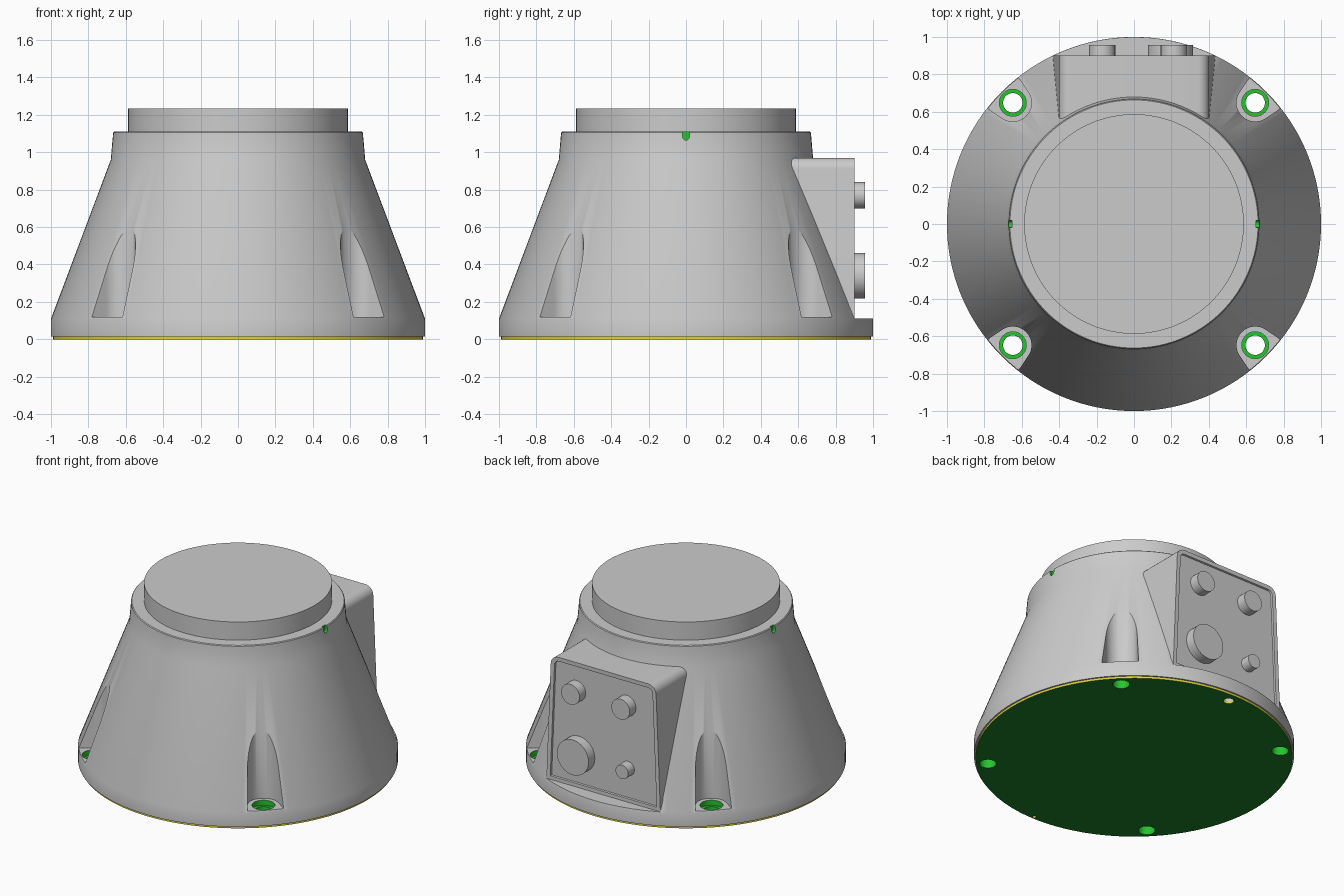
import bpy, bmesh, math
from mathutils import Vector
from math import sin, cos, pi, radians

if "Cube" in bpy.data.objects:
    bpy.data.objects.remove(bpy.data.objects["Cube"])


def material(name, rgb):
    m = bpy.data.materials.new(name)
    m.diffuse_color = (*rgb, 1)
    m.use_nodes = True
    m.node_tree.nodes["Principled BSDF"].inputs["Base Color"].default_value = m.diffuse_color
    return m


GREY = material("grey", (0.6, 0.6, 0.6))
GREEN = material("green", (0.02, 0.55, 0.03))
DARK = material("dark_green", (0.01, 0.22, 0.02))
YELLOW = material("yellow", (0.75, 0.65, 0.05))


def to_object(name, bm):
    bmesh.ops.recalc_face_normals(bm, faces=bm.faces)
    me = bpy.data.meshes.new(name)
    bm.to_mesh(me)
    bm.free()
    ob = bpy.data.objects.new(name, me)
    bpy.context.collection.objects.link(ob)
    return ob


def prism(bm, loop, vec):
    """Extrude a closed loop of points along a vector; returns the end face."""
    a = [bm.verts.new(p) for p in loop]
    b = [bm.verts.new(Vector(p) + Vector(vec)) for p in loop]
    n = len(a)
    for i in range(n):
        j = (i + 1) % n
        bm.faces.new((a[i], a[j], b[j], b[i]))
    bm.faces.new(a[::-1])
    return bm.faces.new(b)


def circle(x, y, z, r, n=32):
    return [(x + r * cos(2 * pi * i / n), y + r * sin(2 * pi * i / n), z) for i in range(n)]


def lathe(name, profile, n=128):
    bm = bmesh.new()
    rings = [[bm.verts.new(p) for p in circle(0, 0, z, r, n)] for r, z in profile]
    for lo, hi in zip(rings, rings[1:]):
        for i in range(n):
            j = (i + 1) % n
            bm.faces.new((lo[i], lo[j], hi[j], hi[i]))
    bm.faces.new(rings[0][::-1])
    bm.faces.new(rings[-1])
    return to_object(name, bm)


def activate(ob):
    bpy.ops.object.select_all(action='DESELECT')
    bpy.context.view_layer.objects.active = ob
    ob.select_set(True)


def cut(ob, cutter):
    cutter.hide_render = True
    activate(ob)
    m = ob.modifiers.new("cut", 'BOOLEAN')
    m.operation, m.solver, m.object = 'DIFFERENCE', 'EXACT', cutter
    bpy.ops.object.modifier_apply(modifier=m.name)


def smooth(ob):
    activate(ob)
    bpy.ops.object.shade_smooth_by_angle(angle=radians(25))


def set_materials(ob, mats, pick):
    ob.data.materials.clear()
    for m in mats:
        ob.data.materials.append(m)
    for p in ob.data.polygons:
        p.material_index = pick(p, [ob.data.vertices[v].co for v in p.vertices])


# Main housing and base plate
housing = lathe("housing", [(1, 0.015), (1, 0.11), (0.68, 0.96), (0.668, 1.105), (0.663, 1.11),
                            (0.587, 1.11), (0.587, 1.235)])
plate = lathe("base_plate", [(0.99, 0), (0.99, 0.017)])

# Cutters: screw pockets, counterbores, through holes
bolts = [(sx * 0.648, sy * 0.648) for sx in (-1, 1) for sy in (-1, 1)]
pockets, bores, holes = bmesh.new(), bmesh.new(), bmesh.new()
outline = [(0.1 * cos(radians(a)), 0.1 * sin(radians(a))) for a in range(100, 261, 8)]
outline += [(0.2, -0.14), (0.2, 0.14)]
for x, y in bolts:
    u = Vector((x, y, 0)).normalized()
    v = Vector((-u.y, u.x, 0))
    prism(pockets, [Vector((x, y, 0.12)) + u * p + v * q for p, q in outline], (0, 0, 0.9))
    prism(bores, circle(x, y, 0.085, 0.072), (0, 0, 0.1))
    prism(holes, circle(x, y, -0.1, 0.052), (0, 0, 0.4))
# Locating pin holes underneath
prism(holes, circle(0, 0.92, -0.1, 0.033), (0, 0, 0.17))
prism(holes, circle(0, -0.97, -0.1, 0.012, 16), (0, 0, 0.17))

# Cutter for the flat ledge behind the terminal box
ledge = bmesh.new()
prism(ledge, [(-0.434, 0.87, 0.112), (0.434, 0.87, 0.112), (0.434, 1.2, 0.112), (-0.434, 1.2, 0.112)], (0, 0, 0.7))

# Cutters for the two alignment notches in the collar
notches = bmesh.new()
slot = [(0.018 * cos(radians(a)), 1.083 + 0.018 * sin(radians(a))) for a in range(180, 361, 20)]
slot += [(0.018, 1.15), (-0.018, 1.15)]
for s in (-1, 1):
    prism(notches, [(s * 0.652, y, z) for y, z in slot], (s * 0.1, 0, 0))

cutters = [to_object(n + "_cutter", b) for n, b in
           (("pocket", pockets), ("ledge", ledge), ("bore", bores), ("notch", notches), ("hole", holes))]
for c in cutters:
    cut(housing, c)
cut(plate, cutters[-1])
for c in cutters:
    bpy.data.objects.remove(c)


def near_bolt(cos_):
    return any(all(math.hypot(c.x - x, c.y - y) < 0.0735 for c in cos_) for x, y in bolts)


def housing_slot(p, vs):
    notch = all(abs(c.y) < 0.019 and c.z > 1.06 and abs(c.x) > 0.64 for c in vs)
    return 1 if notch or near_bolt(vs) else 0


def plate_slot(p, vs):
    if near_bolt(vs) and abs(p.normal.z) < 0.5:
        return 2
    return 1 if p.normal.z < -0.5 else 0


set_materials(housing, [GREY, GREEN], housing_slot)
set_materials(plate, [YELLOW, DARK, GREEN], plate_slot)
smooth(housing)
smooth(plate)

# Terminal box with rounded top corners and recessed panel
r, w, top = 0.06, 0.402, 0.97
arc = [(w - r + r * cos(radians(a)), top - r + r * sin(radians(a))) for a in range(0, 91, 10)]
half = [(0.435, 0.108)] + arc
loop = [(x, 0.5, z) for x, z in half] + [(-x, 0.5, z) for x, z in reversed(half)]
bm = bmesh.new()
panel = prism(bm, loop, (0, 0.4, 0))
bmesh.ops.recalc_face_normals(bm, faces=bm.faces)
bmesh.ops.inset_region(bm, faces=[panel], thickness=0.028, use_even_offset=True)
bmesh.ops.translate(bm, verts=panel.verts[:], vec=(0, -0.001, 0))
bmesh.ops.inset_region(bm, faces=[panel], thickness=0.003, use_even_offset=True)
bmesh.ops.translate(bm, verts=panel.verts[:], vec=(0, -0.011, 0))
smooth(to_object("terminal_box", bm))

# Round connectors on the panel
for i, (x, z, rad) in enumerate([(0.213, 0.77, 0.07), (-0.17, 0.77, 0.07), (0.195, 0.34, 0.121), (-0.18, 0.34, 0.048)]):
    bm = bmesh.new()
    prism(bm, [(p, 0.86, q) for p, q, _ in circle(x, z, 0, rad, 48)], (0, 0.096, 0))
    smooth(to_object(f"connector_{i + 1}", bm))
